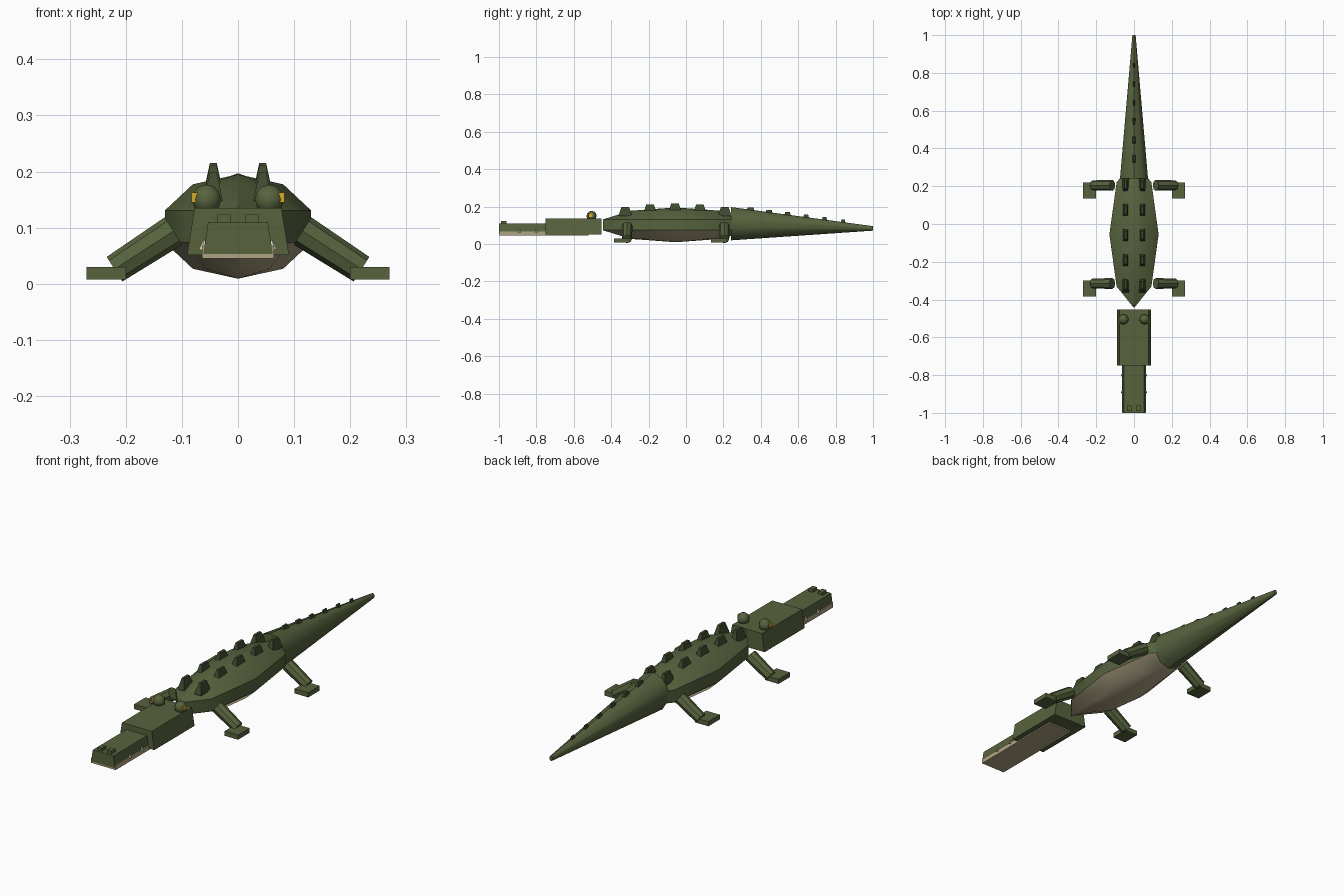
import bpy, bmesh, math
from mathutils import Vector, Matrix

if "Cube" in bpy.data.objects:
    bpy.data.objects.remove(bpy.data.objects["Cube"])


def mat(name, rgb):
    m = bpy.data.materials.new(name)
    m.diffuse_color = (*rgb, 1)
    m.use_nodes = True
    m.node_tree.nodes["Principled BSDF"].inputs["Base Color"].default_value = m.diffuse_color
    return m


GREEN = mat("olive green", (0.095, 0.125, 0.048))
DARK = mat("dark scute green", (0.05, 0.068, 0.028))
TAN = mat("belly tan", (0.43, 0.37, 0.23))
CREAM = mat("tooth cream", (0.75, 0.70, 0.55))
GOLD = mat("eye gold", (0.70, 0.40, 0.02))


def finish(name, bm, mats, smooth=None):
    bmesh.ops.recalc_face_normals(bm, faces=bm.faces)
    me = bpy.data.meshes.new(name)
    bm.to_mesh(me)
    bm.free()
    for m in mats:
        me.materials.append(m)
    ob = bpy.data.objects.new(name, me)
    bpy.context.collection.objects.link(ob)
    if smooth:
        bpy.ops.object.select_all(action='DESELECT')
        ob.select_set(True)
        bpy.context.view_layer.objects.active = ob
        bpy.ops.object.shade_smooth_by_angle(angle=math.radians(smooth))
    return ob


def block(name, x, y, z, m, top=(1, 1)):
    """Box from ranges; the top face is scaled by top=(x, y)."""
    bm = bmesh.new()
    bmesh.ops.create_cube(bm, size=1)
    for v in bm.verts:
        if v.co.z > 0:
            v.co.x *= top[0]
            v.co.y *= top[1]
        v.co = Vector([(r[0] + r[1]) / 2 + c * (r[1] - r[0])
                       for r, c in zip((x, y, z), v.co)])
    return finish(name, bm, [m])


def around(c, half):
    return (c - half, c + half)


def tube(name, a, b, ra, rb, sides, m, smooth=40):
    """Tapered cylinder from a to b."""
    a, b = Vector(a), Vector(b)
    bm = bmesh.new()
    bmesh.ops.create_cone(bm, cap_ends=True, segments=sides, radius1=ra,
                          radius2=rb, depth=(b - a).length)
    rot = (b - a).to_track_quat('Z', 'Y').to_matrix().to_4x4()
    bm.transform(Matrix.Translation((a + b) / 2) @ rot)
    return finish(name, bm, [m], smooth)


# Body: stretched sphere, lower faces tan
bm = bmesh.new()
bmesh.ops.create_uvsphere(bm, u_segments=8, v_segments=5, radius=1)
for f in bm.faces:
    f.material_index = 1 if f.calc_center_median().z < -0.35 else 0
bm.transform(Matrix.Translation((0, -0.055, 0.102)) @ Matrix.Diagonal((0.137, 0.41, 0.093, 1)))
finish("body", bm, [GREEN, TAN], 35)

# Tail: oval cone, lofted between two rings
bm = bmesh.new()
rings = []
for y, z, rx, rz in ((0.24, 0.108, 0.078, 0.089), (1.0, 0.083, 0.009, 0.012)):
    rings.append([bm.verts.new((rx * math.sin(i * math.tau / 10), y,
                                z + rz * math.cos(i * math.tau / 10))) for i in range(10)])
    bm.faces.new(rings[-1])
for i in range(10):
    j = (i + 1) % 10
    bm.faces.new((rings[0][i], rings[0][j], rings[1][j], rings[1][i]))
finish("tail", bm, [GREEN], 40)

# Head, upper snout and lower jaw
block("head", (-0.091, 0.091), (-0.75, -0.452), (0.051, 0.135), GREEN, (0.85, 1))
block("upper_snout", (-0.062, 0.062), (-1.0, -0.745), (0.053, 0.109), GREEN, (0.86, 1))
block("lower_jaw", (-0.064, 0.064), (-0.998, -0.52), (0.045, 0.067), TAN)

for s, side in ((-1, "left"), (1, "right")):
    # Nostril, eye and iris
    block(f"nostril_{side}", around(s * 0.025, 0.0115), (-0.99, -0.96), (0.10, 0.123), GREEN)
    bm = bmesh.new()
    bmesh.ops.create_uvsphere(bm, u_segments=10, v_segments=6, radius=0.027)
    bm.transform(Matrix.Translation((s * 0.056, -0.505, 0.15)))
    finish(f"eye_{side}", bm, [GREEN], 40)
    block(f"iris_{side}", around(s * 0.0765, 0.0065), around(-0.51, 0.011),
          around(0.154, 0.009), GOLD)

    # Teeth along the jaw edge
    for i, y in enumerate((-0.89, -0.80)):
        tube(f"tooth_{side}_{i}", (s * 0.062, y, 0.06), (s * 0.06, y, 0.08),
             0.008, 0.001, 5, CREAM, None)

    # Legs and feet
    for name, y in (("front", -0.315), ("rear", 0.205)):
        tube(f"{name}_leg_{side}", (s * 0.115, y, 0.094), (s * 0.22, y, 0.026),
             0.029, 0.026, 8, GREEN)
        block(f"{name}_foot_{side}", around(s * 0.235, 0.035), (y - 0.07, y + 0.015),
              (0.008, 0.03), GREEN)

    # Back scutes
    for i in range(5):
        y = -0.325 + 0.133 * i
        top = 0.215 - 0.017 * ((i - 2) / 2) ** 2
        block(f"back_scute_{side}_{i}", around(s * 0.044, 0.017), around(y, 0.037),
              (top - 0.05, top), DARK, (0.36, 0.55))

# Tail scutes
for i in range(6):
    y = 0.345 + 0.099 * i
    top = 0.197 - (y - 0.24) * 0.134 + 0.013
    k = 1 - 0.08 * i
    block(f"tail_scute_{i}", around(0, 0.011 * k), around(y, 0.025 * k),
          (top - 0.03, top), DARK, (0.4, 0.6))
